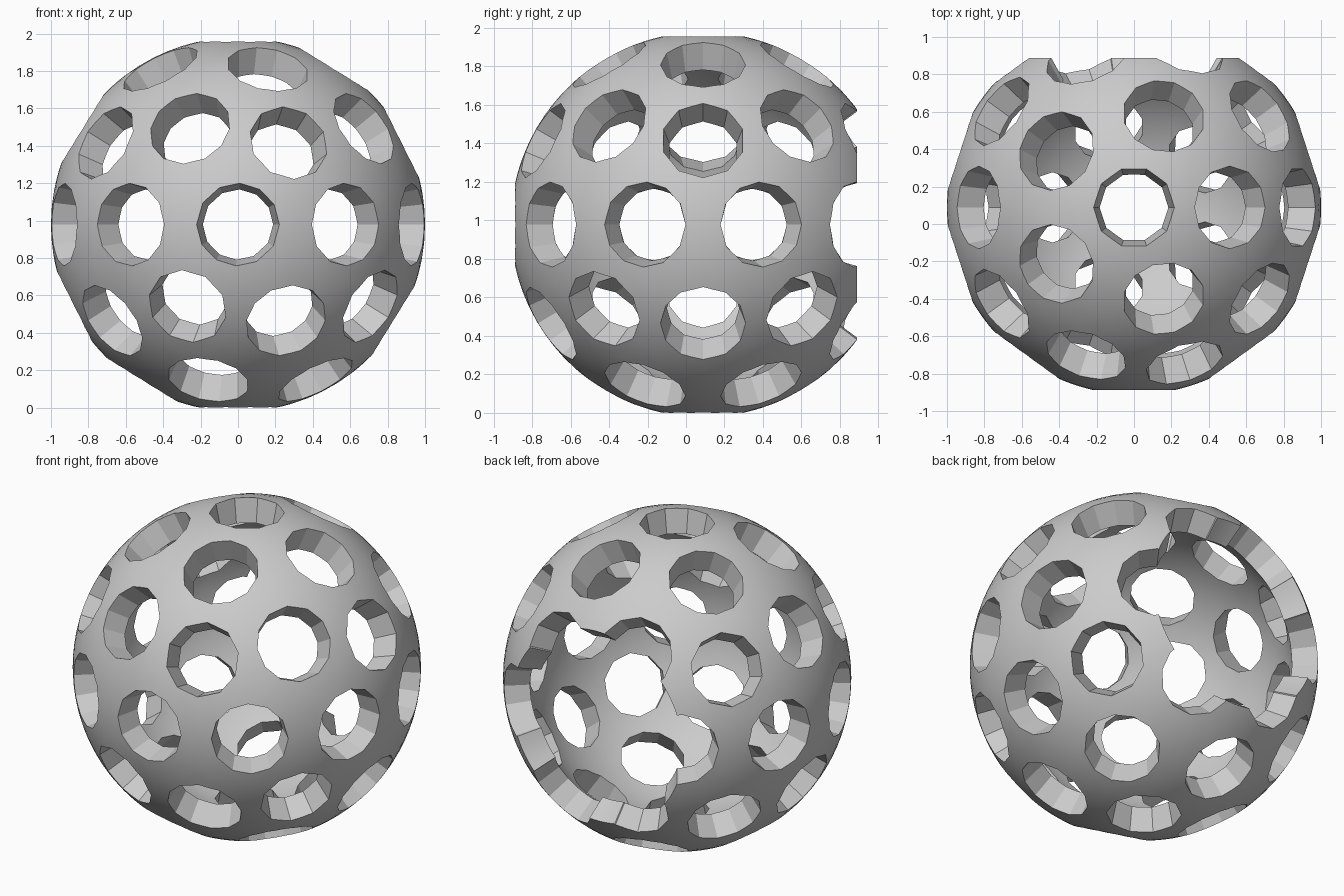
import bpy, bmesh, math
from mathutils import Vector

if "Cube" in bpy.data.objects:
    bpy.data.objects.remove(bpy.data.objects["Cube"])

INNER = 0.85          # inner surface scale (radial walls)
CUT_Y = 0.80          # plane that opens the back
ROWS = 3
HOLE = {5: 0.216, 6: 0.221}   # hole radius by neighbour count

# Icosphere whose vertices are the hole centres
guide = bmesh.new()
bmesh.ops.create_icosphere(guide, subdivisions=2, radius=1)


def refine(points):
    """Insert the middle point between neighbours of a polyline."""
    out = [points[0]]
    for p, q in zip(points, points[1:]):
        out += [(p + q) / 2, q]
    return out


# Sphere skin: each triangle corner is lofted from its hole rim outward
bm = bmesh.new()
for face in guide.faces:
    corners = [v.co.normalized() for v in face.verts]
    centre = sum(corners, Vector()).normalized()
    for i in range(3):
        v, a, b = corners[i], corners[(i + 1) % 3], corners[(i + 2) % 3]
        s = HOLE[len(face.verts[i].link_edges)]
        c = math.sqrt(1 - s * s)
        ta = (a - v * a.dot(v)).normalized()
        tb = (b - v * b.dot(v)).normalized()
        tm = (ta + tb).normalized()
        rim = refine([v * c + t * s for t in (ta, tm, tb)])
        outer = refine([(v + a).normalized(), centre, (v + b).normalized()])
        grid = [[bm.verts.new(p.lerp(q, r / ROWS).normalized())
                 for p, q in zip(rim, outer)] for r in range(ROWS + 1)]
        for lo, hi in zip(grid, grid[1:]):
            for k in range(len(rim) - 1):
                bm.faces.new((lo[k], hi[k], hi[k + 1], lo[k + 1]))
guide.free()
bmesh.ops.remove_doubles(bm, verts=bm.verts[:], dist=1e-4)

# Large opening at the back
bmesh.ops.bisect_plane(bm, geom=bm.verts[:] + bm.edges[:] + bm.faces[:],
                       plane_co=(0, CUT_Y, 0), plane_no=(0, 1, 0),
                       clear_outer=True)

# Thickness: scaled inner skin joined by radial walls
ext = bmesh.ops.extrude_face_region(bm, geom=bm.faces[:], use_keep_orig=True)
for v in (g for g in ext["geom"] if isinstance(g, bmesh.types.BMVert)):
    v.co *= INNER
bmesh.ops.recalc_face_normals(bm, faces=bm.faces[:])

# Centre in y and stand on the ground
ys = [v.co.y for v in bm.verts]
zs = [v.co.z for v in bm.verts]
bmesh.ops.translate(bm, verts=bm.verts[:],
                    vec=(0, -(min(ys) + max(ys)) / 2, -min(zs)))

mesh = bpy.data.meshes.new("perforated_shell")
bm.to_mesh(mesh)
bm.free()
shell = bpy.data.objects.new("perforated_shell", mesh)
bpy.context.collection.objects.link(shell)
bpy.context.view_layer.objects.active = shell
shell.select_set(True)
bpy.ops.object.shade_smooth_by_angle(angle=math.radians(20))
